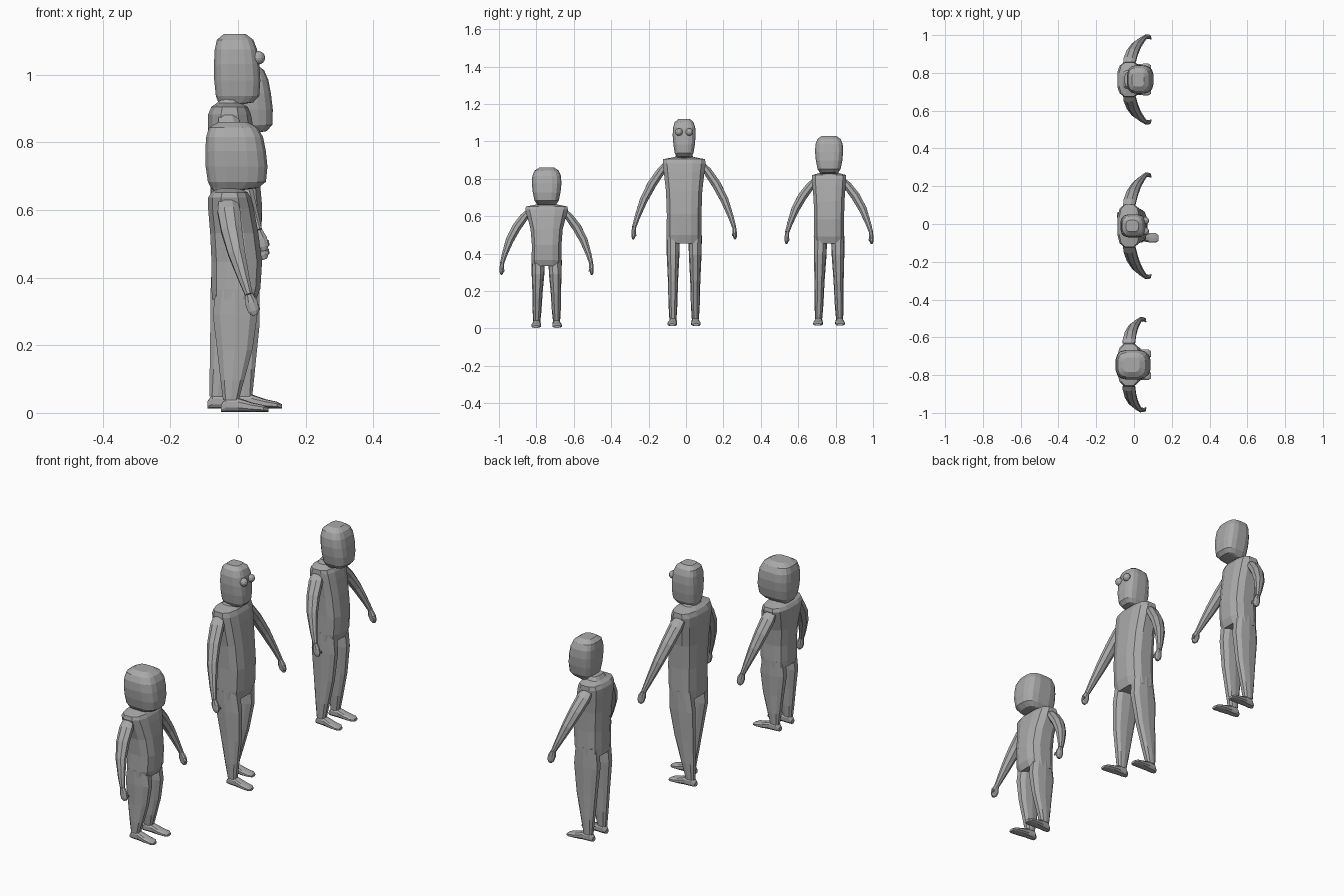
import bpy
import bmesh
import math
from mathutils import Vector

cube = bpy.data.objects.get("Cube")
if cube:
    bpy.data.objects.remove(cube, do_unlink=True)

grey = bpy.data.materials.new("plain grey")
grey.use_nodes = True
grey.diffuse_color = (0.4, 0.4, 0.4, 1)
grey.node_tree.nodes["Principled BSDF"].inputs["Base Color"].default_value = (0.4, 0.4, 0.4, 1)
X, Y, Z = Vector((1, 0, 0)), Vector((0, 1, 0)), Vector((0, 0, 1))


def finish(bm, name):
    bmesh.ops.recalc_face_normals(bm, faces=bm.faces)
    mesh = bpy.data.meshes.new(name)
    bm.to_mesh(mesh)
    bm.free()
    mesh.materials.append(grey)
    obj = bpy.data.objects.new(name, mesh)
    bpy.context.collection.objects.link(obj)
    return obj


def loft(name, rings, sides=12, power=1.0):
    """Skin rings of (centre, half axis u, half axis v); power below 1 is boxier."""
    bm = bmesh.new()
    loops = []
    for centre, u, v in rings:
        loop = []
        for i in range(sides):
            a = 2 * math.pi * (i + 0.5) / sides
            c, s = math.cos(a), math.sin(a)
            loop.append(bm.verts.new(centre + u * math.copysign(abs(c) ** power, c)
                                     + v * math.copysign(abs(s) ** power, s)))
        loops.append(loop)
    for low, high in zip(loops, loops[1:]):
        for i in range(sides):
            j = (i + 1) % sides
            bm.faces.new((low[i], low[j], high[j], high[i]))
    bm.faces.new(loops[0])
    bm.faces.new(loops[-1])
    return finish(bm, name)


def upright(name, rings, sides=12, power=1.0):
    """Loft from rings of (z, back x, front x, half width, centre y)."""
    return loft(name, [(Vector(((b + f) / 2, y, z)), X * (f - b) / 2, Y * w)
                       for z, b, f, w, y in rings], sides, power)


def tube(name, path, sides=8):
    """Loft along points of (position, half depth, half thickness)."""
    rings = []
    for i, (p, depth, thick) in enumerate(path):
        d = (path[min(i + 1, len(path) - 1)][0] - path[max(i - 1, 0)][0]).normalized()
        u = (X - d * X.dot(d)).normalized()
        rings.append((p, u * depth, d.cross(u) * thick))
    return loft(name, rings, sides)


# Shape tables shared by all three figures
HEAD = [(0, .12, .52, .6), (.04, .08, .84, .66), (.13, .03, .97, .82), (.35, 0, 1, .94),
        (.58, 0, .98, 1), (.78, .02, .94, .97), (.92, .07, .86, .82), (1, .22, .7, .5)]
TORSO = [(0, -.078, .055, 0), (.1, -.08, .068, .04), (.35, -.08, .073, 0), (.62, -.084, .062, .2),
         (.85, -.09, .048, .75), (.95, -.09, .04, 1), (1, -.08, .03, .9)]
LEG = [(0, -.045, .003, .019), (.2, -.053, .02, .024), (.5, -.064, .045, .027),
       (.85, -.077, .06, .034), (1.1, -.068, .05, .036)]


def figure(label, y, base, crotch, shoulder, top, head, waist, chest, stance, hand, stride=0):
    # Torso with shoulders sloping up into the neck
    rings = [(crotch + (shoulder - crotch) * t, b, f, waist + (chest - waist) * k, y)
             for t, b, f, k in TORSO]
    rings.append((shoulder + .012, -.062, .008, .05, y))
    rings.append((shoulder + .03, -.05, .005, .04, y))
    upright(label + "_torso", rings, 12, .7)

    # Boxy rounded head
    back, front, width, lean = head
    upright(label + "_head", [(shoulder + .005 + (top - shoulder - .005) * t,
                               back + (front - back) * b - lean * t,
                               back + (front - back) * f - lean * t, width * w, y)
                              for t, b, f, w in HEAD], 16, .62)

    for side, name in ((-1, "right"), (1, "left")):
        # Leg and foot
        shift = -side * stride
        ankle = base + .035
        rings = []
        for t, b, f, w in LEG:
            move = shift * (1 - min(t, 1))
            spread = stance + (waist - .036 - stance) * min(t, 1)
            rings.append((ankle + (crotch - ankle) * t, b + move, f + move, w, y + side * spread))
        upright(f"{label}_{name}_leg", rings, 10, .8)
        foot = []
        for x, height, w in ((-.05, .022, .012), (-.035, .042, .02), (0, .042, .021),
                             (.04, .028, .026), (.075, .02, .026), (.09, .013, .015)):
            foot.append((Vector((x + shift, y + side * (stance + x * .05), base + height / 2)),
                         Y * w, Z * height / 2))
        loft(f"{label}_{name}_foot", foot, 10, .75)

        # Arm bowing outward and forward to the wrist
        hx, hy, hz = hand
        start = Vector((-.03, y + side * (chest - .018), shoulder - .03))
        wrist = Vector((hx - .03, y + side * (hy - .012), hz + .065))
        bow = Vector((-.012, side * .016, .014))
        path = []
        for t, depth, thick in ((0, .03, .016), (.12, .036, .024), (.35, .033, .026),
                                (.6, .027, .023), (.85, .018, .016), (1, .012, .012)):
            path.append((start.lerp(wrist, t) + bow * math.sin(math.pi * t), depth, thick))
        tube(f"{label}_{name}_arm", path)

        # Mitten hand, finger hook and thumb
        tip = Vector((hx - .012, y + side * (hy - .008), hz + .004))
        tube(f"{label}_{name}_hand", [(wrist, .012, .011), (wrist.lerp(tip, .4), .02, .013),
                                      (wrist.lerp(tip, .8), .018, .011), (tip, .009, .006)])
        knuckle = wrist.lerp(tip, .35)
        thumb = Vector((hx, y + side * (hy - .022), hz + .02))
        tube(f"{label}_{name}_thumb", [(knuckle, .008, .008),
                                       (knuckle.lerp(thumb, .6) + X * .006, .007, .006),
                                       (thumb, .004, .004)], 6)


figure("short", -.745, .003, .335, .652, .86, (-.095, .09, .08, .005), .081, .117, .053, (.062, .25, .285))
figure("tall", -.01, .013, .455, .905, 1.12, (-.07, .068, .062, .003), .095, .117, .06, (.09, .28, .475), .04)
figure("medium", .765, .015, .455, .82, 1.03, (-.03, .108, .076, .012), .082, .094, .056, (.09, .236, .45))

# Round eyes on the tall figure
for side, name in ((-1, "right"), (1, "left")):
    bm = bmesh.new()
    bmesh.ops.create_uvsphere(bm, u_segments=12, v_segments=8, radius=.02)
    bmesh.ops.translate(bm, verts=bm.verts, vec=(.06, -.01 + side * .028, 1.05))
    finish(bm, f"tall_{name}_eye")
